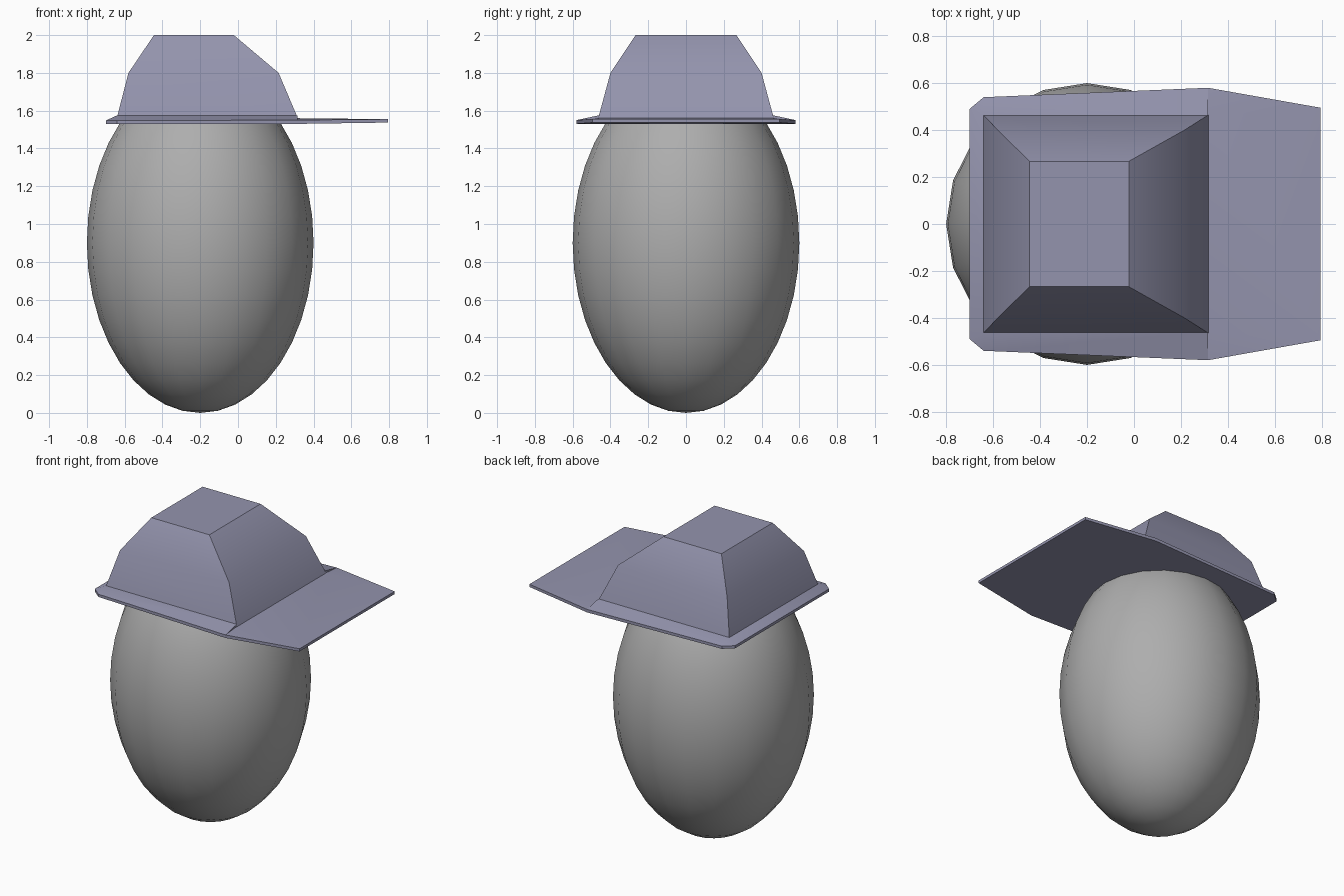
import bpy, bmesh, math

if "Cube" in bpy.data.objects:
    bpy.data.objects.remove(bpy.data.objects["Cube"])


def finish(name, bm, angle, color):
    bmesh.ops.recalc_face_normals(bm, faces=bm.faces)
    mesh = bpy.data.meshes.new(name)
    bm.to_mesh(mesh)
    bm.free()
    obj = bpy.data.objects.new(name, mesh)
    bpy.context.collection.objects.link(obj)
    mat = bpy.data.materials.new(name + "_colour")
    mat.diffuse_color = color
    mat.use_nodes = True
    mat.node_tree.nodes["Principled BSDF"].inputs["Base Color"].default_value = mat.diffuse_color
    mesh.materials.append(mat)
    bpy.ops.object.select_all(action='DESELECT')
    obj.select_set(True)
    bpy.context.view_layer.objects.active = obj
    bpy.ops.object.shade_smooth_by_angle(angle=math.radians(angle))
    return obj


def ring(bm, half):
    """Closed ring from points on the +y side, mirrored to -y."""
    pts = half + [(x, -y, z) for x, y, z in reversed(half)]
    return [bm.verts.new(p) for p in pts]


def bridge(bm, a, b):
    n = len(a)
    for i in range(n):
        j = (i + 1) % n
        bm.faces.new((a[i], a[j], b[j], b[i]))


# Egg-shaped head
bm = bmesh.new()
bmesh.ops.create_uvsphere(bm, u_segments=20, v_segments=20, radius=1)
bmesh.ops.scale(bm, vec=(0.6, 0.6, 0.9), verts=bm.verts)
bmesh.ops.translate(bm, vec=(-0.2, 0, 0.9), verts=bm.verts)
finish("head", bm, 40, (0.42, 0.42, 0.42, 1))

CAP = (0.295, 0.295, 0.42, 1)

# Thin brim with a long front visor
bm = bmesh.new()
outline = [(-0.7, 0.49), (-0.64, 0.54), (0.315, 0.58), (0.795, 0.495)]
low = ring(bm, [(x, y, z) for (x, y), z in zip(outline, (1.53, 1.53, 1.53, 1.537))])
rim = ring(bm, [(x, y, z) for (x, y), z in zip(outline, (1.548, 1.548, 1.55, 1.555))])
bridge(bm, low, rim)
for a, b in ((0, 1), (1, 2), (2, 3)):
    bm.faces.new((low[a], low[b], low[7 - b], low[7 - a]))

# Sloping brim sides, ending in a small wedge step beside the visor
base = ring(bm, [(-0.64, 0.463, 1.575), (0.315, 0.463, 1.575)])
step = ring(bm, [(0.315, 0.463, 1.56)])
for r, back, front, s in (((0, 1, 2, 3), 0, 1, 0), ((7, 6, 5, 4), 3, 2, 1)):
    a, b, c, d = (rim[i] for i in r)
    bm.faces.new((a, b, base[back]))
    bm.faces.new((b, c, base[front], base[back]))
    bm.faces.new((c, step[s], base[front]))
    bm.faces.new((c, d, step[s]))
bm.faces.new((rim[0], base[0], base[3], rim[7]))
bm.faces.new((step[0], rim[3], rim[4], step[1]))
finish("brim", bm, 30, CAP)

# Tapering crown: back x, front x, half width, z
bm = bmesh.new()
levels = [(-0.642, 0.317, 0.465, 1.56), (-0.58, 0.215, 0.40, 1.8),
          (-0.445, -0.022, 0.267, 2.0)]
crown = [ring(bm, [(x0, y, z), (x1, y, z)]) for x0, x1, y, z in levels]
for a, b in zip(crown, crown[1:]):
    bridge(bm, a, b)
bm.faces.new(crown[-1])
finish("crown", bm, 30, CAP)
